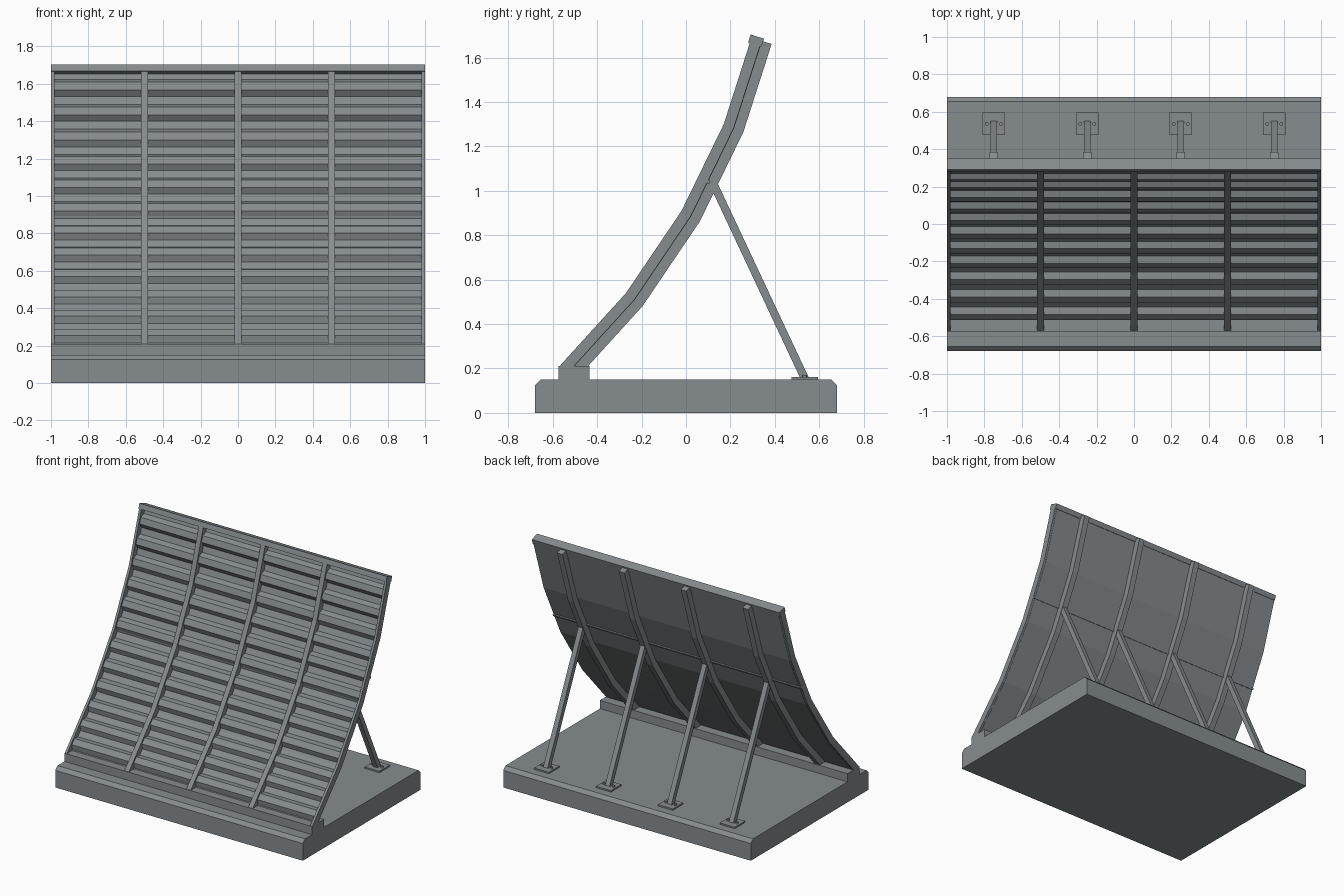
import bpy, bmesh
from mathutils import Vector

cube = bpy.data.objects.get("Cube")
if cube:
    bpy.data.objects.remove(cube, do_unlink=True)

grey = bpy.data.materials.new("steel_grey")
grey.use_nodes = True
grey.diffuse_color = (0.24, 0.265, 0.275, 1)
grey.node_tree.nodes["Principled BSDF"].inputs["Base Color"].default_value = grey.diffuse_color


def extrude(name, profile, x0, x1):
    """Extrude a closed (y, z) profile along x."""
    bm = bmesh.new()
    face = bm.faces.new([bm.verts.new((x0, y, z)) for y, z in profile])
    new = bmesh.ops.extrude_face_region(bm, geom=[face])["geom"]
    bmesh.ops.translate(bm, vec=(x1 - x0, 0, 0),
                        verts=[v for v in new if isinstance(v, bmesh.types.BMVert)])
    bmesh.ops.recalc_face_normals(bm, faces=bm.faces)
    mesh = bpy.data.meshes.new(name)
    bm.to_mesh(mesh)
    bm.free()
    mesh.materials.append(grey)
    obj = bpy.data.objects.new(name, mesh)
    bpy.context.collection.objects.link(obj)
    return obj


# Front line of the curved wall, as (y, z), with segment directions and normals
FRONT = [Vector(p) for p in ((-0.57, 0.21), (-0.27, 0.54), (-0.02, 0.91), (0.17, 1.30), (0.295, 1.69))]
DIRS = [(b - a).normalized() for a, b in zip(FRONT, FRONT[1:])]
LENS = [(b - a).length for a, b in zip(FRONT, FRONT[1:])]
TOTAL = sum(LENS)
KINKS = [sum(LENS[:i]) for i in range(1, len(LENS))]


def back_normal(d):
    return Vector((d.y, -d.x))


def at(s, depth):
    """Point at arc length s, pushed back from the front line with mitred bends."""
    for i, k in enumerate(KINKS):
        if abs(s - k) < 1e-6:
            a, b = back_normal(DIRS[i]), back_normal(DIRS[i + 1])
            m = (a + b).normalized()
            return FRONT[i + 1] + m * depth / m.dot(a)
    i = sum(s > k for k in KINKS)
    p = FRONT[i] + DIRS[i] * (s - sum(LENS[:i])) + back_normal(DIRS[i]) * depth
    if s < 1e-6:
        p += DIRS[0] * (FRONT[0].y - p.y) / DIRS[0].y
    return p


def band(d0, d1, s0=0, s1=TOTAL):
    stops = [s0] + [k for k in KINKS if s0 < k < s1] + [s1]
    return [at(s, d0) for s in stops] + [at(s, d1) for s in reversed(stops)]


# Concrete base with bevelled top edges, and the raised curb
extrude("base", [(-0.68, 0), (0.68, 0), (0.68, 0.125), (0.655, 0.15),
                 (-0.655, 0.15), (-0.68, 0.125)], -1, 1)
extrude("curb", [(-0.575, 0.14), (-0.435, 0.14), (-0.435, 0.21), (-0.575, 0.21)], -1, 1)

# Corrugated sheet: trapezoid ridges in front of a flat back
PERIOD, SLOPE, FLAT, LOW, HIGH = 0.14, 0.025, 0.045, 0.042, 0.012


def ridge_depth(s):
    t = s % PERIOD
    if t < FLAT:
        f = 0
    elif t < FLAT + SLOPE:
        f = (t - FLAT) / SLOPE
    elif t < 2 * FLAT + SLOPE:
        f = 1
    else:
        f = (PERIOD - t) / SLOPE
    return LOW + (HIGH - LOW) * f


stops = {0, TOTAL - 0.01, *KINKS}
for n in range(int(TOTAL / PERIOD) + 1):
    for t in (0, FLAT, FLAT + SLOPE, 2 * FLAT + SLOPE):
        if n * PERIOD + t < TOTAL - 0.01:
            stops.add(n * PERIOD + t)
stops = sorted(stops)
sheet = [at(s, ridge_depth(s)) for s in stops]
sheet += [at(s, 0.05) for s in reversed([0, *KINKS, TOTAL - 0.01])]
extrude("corrugated_sheet", sheet, -0.985, 0.985)

# Lap joint where the lower and upper sheets meet
extrude("lap_strip", band(0.03, 0.058, 1.055, 1.07), -1, 1)

# Front cover ribs, half width at the two ends
for x in (-1, -0.5, 0, 0.5, 1):
    extrude("front_rib", band(0, 0.048, 0, TOTAL - 0.02), max(x - 0.018, -1), min(x + 0.018, 1))

# Cap along the top edge
extrude("top_cap", band(-0.008, 0.055, TOTAL - 0.025, TOTAL + 0.012), -1, 1)

# Rear ribs with struts, foot plates and bolts
for x in (-0.75, -0.25, 0.25, 0.75):
    extrude("rear_rib", band(0.045, 0.095), x - 0.022, x + 0.022)
    top, foot = Vector((0.115, 1.05)), Vector((0.535, 0.155))
    side = back_normal((foot - top).normalized()) * 0.018
    extrude("strut", [top + side, foot + side, foot - side, top - side], x - 0.018, x + 0.018)
    extrude("foot_plate", [(0.475, 0.15), (0.595, 0.15), (0.595, 0.161), (0.475, 0.161)],
            x - 0.06, x + 0.06)
    for dx in (-0.038, 0.038):
        bpy.ops.mesh.primitive_cylinder_add(vertices=12, radius=0.01, depth=0.012,
                                            location=(x + dx, 0.535, 0.165))
        bpy.context.object.name = "anchor_bolt"
        bpy.context.object.data.materials.append(grey)
